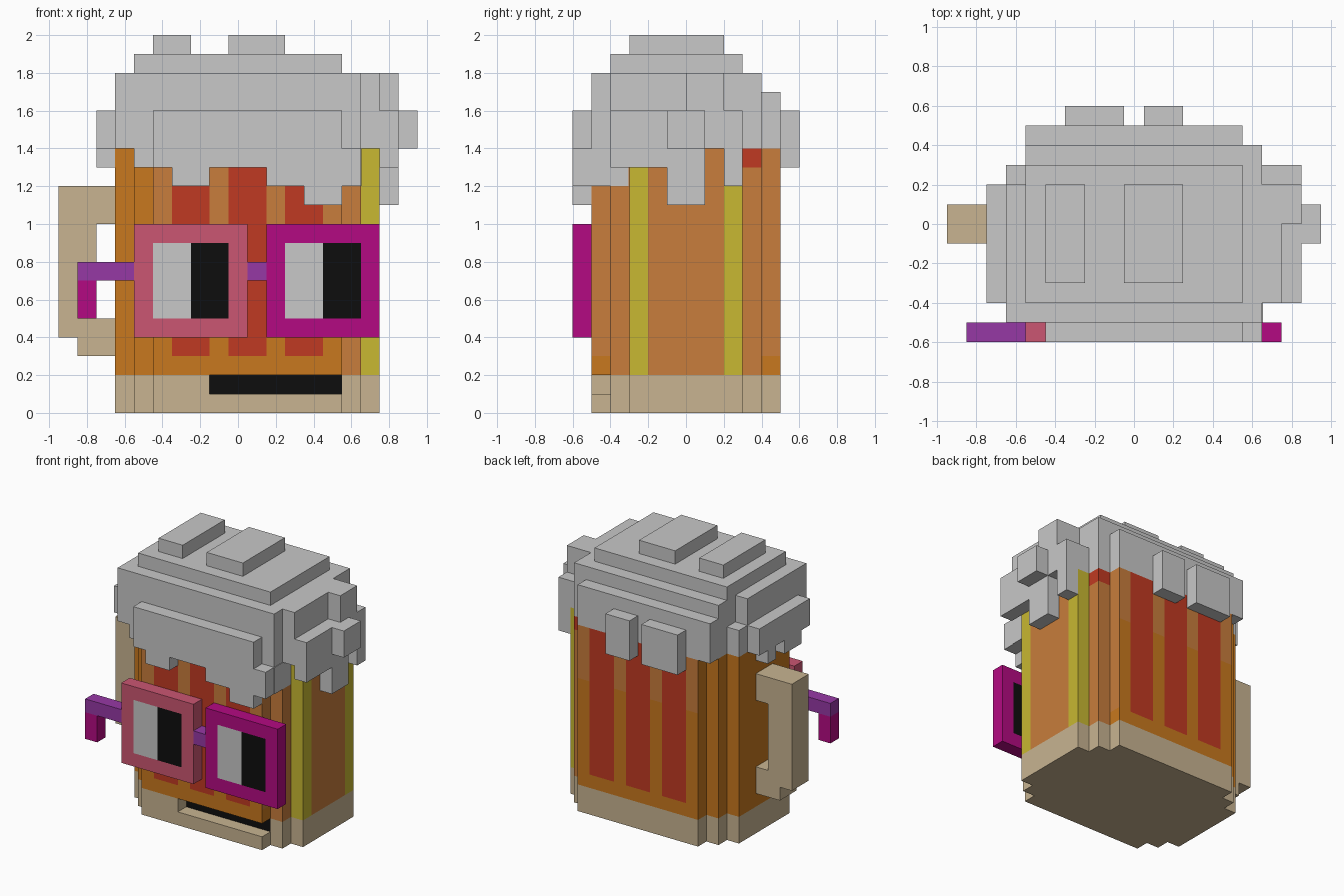
import bpy, bmesh
from mathutils import Vector

if "Cube" in bpy.data.objects:
    bpy.data.objects.remove(bpy.data.objects["Cube"])


def srgb(h):
    out = []
    for i in (0, 2, 4):
        c = int(h[i:i + 2], 16) / 255
        out.append(c / 12.92 if c <= 0.04045 else ((c + 0.055) / 1.055) ** 2.4)
    return (*out, 1.0)


COLOURS = {
    "foam_grey": "c8c8c8", "tan": "c8b491", "amber": "c8781e", "light_amber": "c87d3c",
    "red": "c03a22", "yellow": "c8b832", "pink": "cb5672", "magenta": "b40a82",
    "purple": "9638a5", "black": "0d0d0d",
}
MATS = {}
for name, code in COLOURS.items():
    MATS[name] = bpy.data.materials.new(name)
    MATS[name].diffuse_color = srgb(code)


def finish(name, bm, mats):
    bmesh.ops.recalc_face_normals(bm, faces=bm.faces[:])
    me = bpy.data.meshes.new(name)
    bm.to_mesh(me)
    bm.free()
    for m in mats:
        me.materials.append(MATS[m])
    ob = bpy.data.objects.new(name, me)
    bpy.context.collection.objects.link(ob)
    return ob


def boxes(name, mat, items):
    """One object from boxes given as x0, x1, y0, y1, z0, z1."""
    bm = bmesh.new()
    for x0, x1, y0, y1, z0, z1 in items:
        vs = bmesh.ops.create_cube(bm, size=1)["verts"]
        for v in vs:
            v.co = Vector(((x0 + x1) / 2 + v.co.x * (x1 - x0),
                           (y0 + y1) / 2 + v.co.y * (y1 - y0),
                           (z0 + z1) / 2 + v.co.z * (z1 - z0)))
    return finish(name, bm, [mat])


# Stepped outline of the mug, one quarter mirrored around x = 0.05
def outline(notch=False):
    q = [(0.5, 0.5), (0.5, 0.4), (0.6, 0.4), (0.6, 0.3), (0.7, 0.3)]
    right = q + [(x, -y) for x, y in reversed(q)]
    left = [(-x, y) for x, y in reversed(right)]
    pts = [(x + 0.05, y) for x, y in right + left]
    if notch:  # mouth opening cut into the front
        i = pts.index((0.55, -0.5))
        pts[i:i + 1] = [(-0.15, -0.4), (-0.15, -0.5)]
    return pts


def prism(name, pts, z0, z1, mats, rule, cuts=()):
    bm = bmesh.new()
    f = bm.faces.new([bm.verts.new((x, y, z0)) for x, y in pts])
    new = bmesh.ops.extrude_face_region(bm, geom=[f])["geom"]
    bmesh.ops.translate(bm, vec=(0, 0, z1 - z0),
                        verts=[g for g in new if isinstance(g, bmesh.types.BMVert)])
    bmesh.ops.recalc_face_normals(bm, faces=bm.faces[:])
    for axis, vals in cuts:
        n = Vector((0, 0, 0))
        n[axis] = 1
        for v in vals:
            geom = bm.verts[:] + bm.edges[:] + bm.faces[:]
            bmesh.ops.bisect_plane(bm, geom=geom, plane_co=n * v, plane_no=n)
    bm.normal_update()
    for f in bm.faces:
        f.material_index = mats.index(rule(f.calc_center_median(), f.normal))
    return finish(name, bm, mats)


# Tan base with the mouth recess
def mouth_rule(c, n):
    return "black" if n.y < -0.5 and abs(c.y + 0.4) < 0.01 and -0.15 < c.x < 0.55 else "tan"


prism("base", outline(), 0, 0.1, ["tan"], lambda c, n: "tan")
prism("mouth_ring", outline(True), 0.1, 0.2, ["tan", "black"], mouth_rule, [(0, (0.55,))])


# Mug wall: red bars front and back, yellow stripes on the right
BARS = ((-0.35, -0.15), (-0.05, 0.15), (0.25, 0.45))


def wall_rule(c, n):
    if abs(n.z) > 0.5:
        return "amber"
    if c.x > 0.65 and 0.2 < abs(c.y) < 0.31:
        return "yellow"
    if 0.55 < c.x < 0.66 and 0.3 < c.y < 0.41 and c.z > 1.3:
        return "red"
    if abs(c.y) > 0.49:
        if c.z > 0.3 and any(a < c.x < b for a, b in BARS):
            return "red"
        return "light_amber" if c.z > 1.0 else "amber"
    if c.x < -0.4:
        return "amber"
    if c.x < 0.56 and c.z < 0.3:
        return "amber"
    return "light_amber"


prism("mug_wall", outline(), 0.2, 1.4, ["amber", "light_amber", "red", "yellow"], wall_rule,
      [(2, (0.3, 1.0, 1.3)), (0, [v for b in BARS for v in b]), (1, (-0.2, 0.2))])

# Handle
boxes("handle", "tan", [
    (-0.95, -0.75, -0.1, 0.1, 0.5, 1.0),
    (-0.95, -0.65, -0.1, 0.1, 1.0, 1.2),
    (-0.95, -0.65, -0.1, 0.1, 0.4, 0.5),
    (-0.85, -0.65, -0.1, 0.1, 0.3, 0.4),
])

# Foam crown
boxes("foam_crown", "foam_grey", [
    (-0.45, -0.25, -0.3, 0.2, 1.9, 2.0),
    (-0.05, 0.25, -0.3, 0.2, 1.9, 2.0),
    (-0.55, 0.55, -0.4, 0.3, 1.8, 1.9),
    (-0.65, 0.65, -0.5, 0.2, 1.4, 1.8),
    (-0.55, 0.65, 0.2, 0.4, 1.4, 1.8),
    (-0.55, 0.55, 0.4, 0.5, 1.4, 1.7),
    (-0.65, -0.55, 0.2, 0.3, 1.4, 1.6),
])

# Foam dripping down the front
front = [(-0.45, 0.55, -0.6, -0.5, 1.3, 1.6),
         (-0.55, -0.45, -0.5, -0.4, 1.3, 1.4),
         (0.55, 0.655, -0.5, -0.305, 1.2, 1.4),
         (0.55, 0.65, -0.6, -0.5, 1.2, 1.4)]
for x0, x1, z in ((-0.35, -0.15, 1.2), (0.15, 0.35, 1.2), (0.35, 0.55, 1.1)):
    front.append((x0, x1, -0.6, -0.5, z, 1.3))
boxes("foam_front", "foam_grey", front)

# Foam on the right side
boxes("foam_right", "foam_grey", [
    (0.65, 0.75, -0.4, 0.0, 1.4, 1.8),
    (0.65, 0.85, 0.0, 0.2, 1.4, 1.8),
    (0.65, 0.85, 0.2, 0.3, 1.4, 1.6),
    (0.75, 0.85, -0.4, 0.0, 1.4, 1.6),
    (0.75, 0.85, -0.4, -0.1, 1.3, 1.4),
    (0.85, 0.95, -0.1, 0.1, 1.4, 1.6),
    (0.75, 0.85, -0.1, 0.1, 1.1, 1.4),
    (0.75, 0.85, 0.2, 0.3, 1.2, 1.4),
])

# Foam on the left side and back
boxes("foam_left", "foam_grey", [
    (-0.75, -0.65, -0.4, 0.2, 1.4, 1.6),
    (-0.75, -0.65, -0.3, -0.1, 1.3, 1.4),
    (-0.75, -0.65, 0.0, 0.1, 1.3, 1.4),
])
boxes("foam_back", "foam_grey", [
    (-0.35, -0.05, 0.5, 0.6, 1.3, 1.6),
    (0.05, 0.25, 0.5, 0.6, 1.3, 1.6),
])

# Glasses: two square frames with half white, half black lenses
for side, x, mat in (("left", -0.55, "pink"), ("right", 0.15, "magenta")):
    boxes(side + "_frame", mat, [
        (x, x + 0.1, -0.6, -0.5, 0.4, 1.0),
        (x + 0.5, x + 0.6, -0.6, -0.5, 0.4, 1.0),
        (x + 0.1, x + 0.5, -0.6, -0.5, 0.4, 0.5),
        (x + 0.1, x + 0.5, -0.6, -0.5, 0.9, 1.0),
    ])
    boxes(side + "_eye_white", "foam_grey", [(x + 0.1, x + 0.3, -0.6, -0.5, 0.5, 0.9)])
    boxes(side + "_pupil", "black", [(x + 0.3, x + 0.5, -0.6, -0.5, 0.5, 0.9)])
boxes("glasses_bridge", "purple", [(0.05, 0.15, -0.6, -0.5, 0.7, 0.8)])
boxes("glasses_arm", "purple", [(-0.85, -0.55, -0.6, -0.5, 0.7, 0.8)])
boxes("arm_tip", "magenta", [(-0.85, -0.75, -0.6, -0.5, 0.5, 0.7)])

for m in bpy.data.materials:
    if m.users and not m.is_grease_pencil:
        m.use_nodes = True
        m.node_tree.nodes["Principled BSDF"].inputs["Base Color"].default_value = m.diffuse_color
